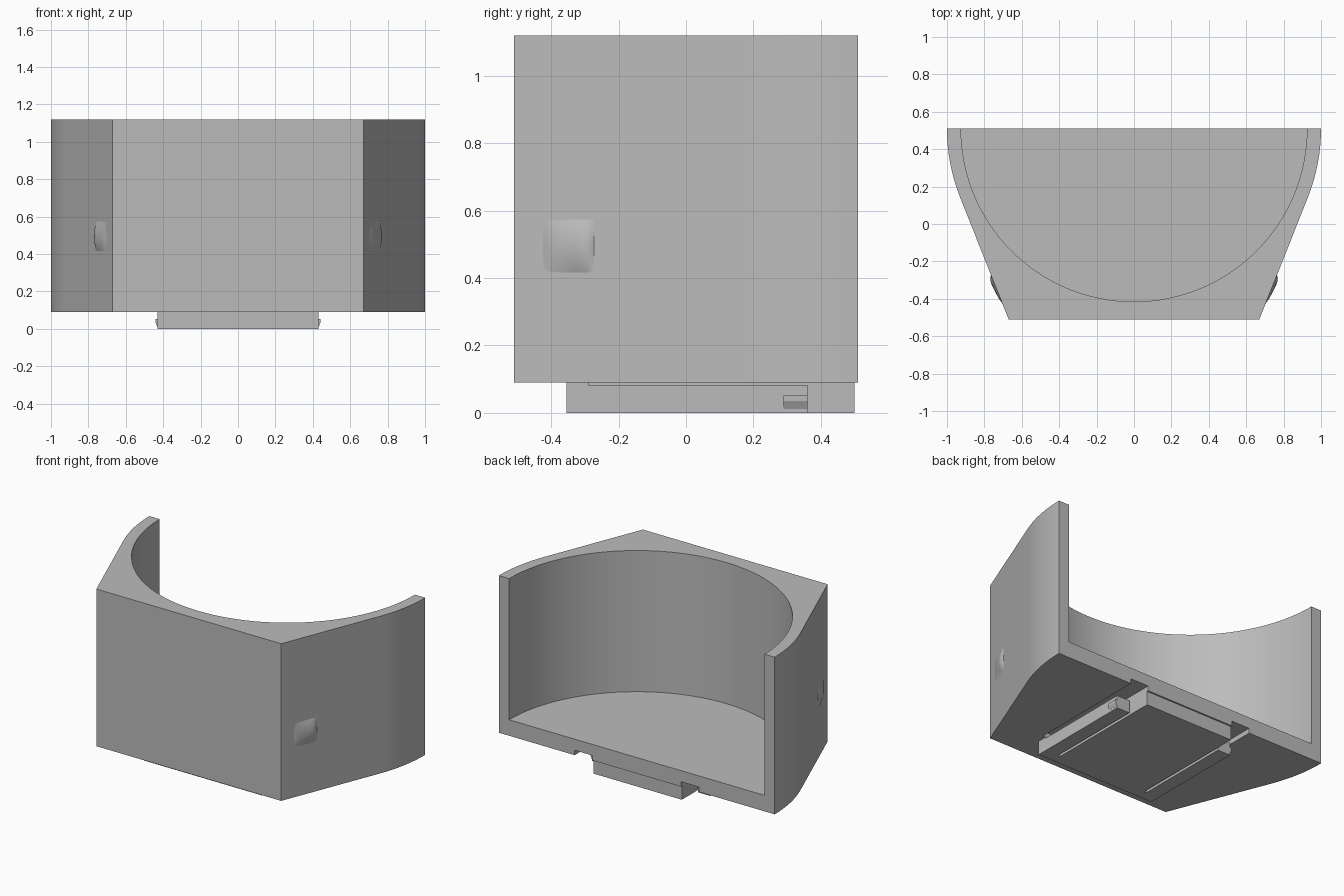
import bpy, bmesh, math
from mathutils import Vector

old = bpy.data.objects.get("Cube")
if old:
    bpy.data.objects.remove(old, do_unlink=True)

grey = bpy.data.materials.new("plain grey")
grey.use_nodes = True
colour = (0.5, 0.5, 0.5, 1)
grey.diffuse_color = colour
grey.node_tree.nodes["Principled BSDF"].inputs["Base Color"].default_value = colour


def finish(name, bm):
    mesh = bpy.data.meshes.new(name)
    bm.to_mesh(mesh)
    bm.free()
    mesh.materials.append(grey)
    ob = bpy.data.objects.new(name, mesh)
    bpy.context.collection.objects.link(ob)
    return ob


def activate(ob):
    bpy.ops.object.select_all(action='DESELECT')
    ob.select_set(True)
    bpy.context.view_layer.objects.active = ob


def smooth(ob):
    activate(ob)
    bpy.ops.object.shade_smooth_by_angle(angle=math.radians(25))


def prism(name, points, start, depth):
    """Extrude a closed outline of 3D points along one vector."""
    bm = bmesh.new()
    face = bm.faces.new([bm.verts.new(Vector(p) + Vector(start)) for p in points])
    ext = bmesh.ops.extrude_face_region(bm, geom=[face])
    moved = [g for g in ext["geom"] if isinstance(g, bmesh.types.BMVert)]
    bmesh.ops.translate(bm, verts=moved, vec=depth)
    bmesh.ops.recalc_face_normals(bm, faces=bm.faces)
    return finish(name, bm)


def upright(name, outline, z0, z1):
    return prism(name, [(x, y, 0) for x, y in outline], (0, 0, z0), (0, 0, z1 - z0))


def boolean(target, tool, operation):
    activate(target)
    mod = target.modifiers.new(operation, 'BOOLEAN')
    mod.object, mod.operation, mod.solver = tool, operation, 'EXACT'
    bpy.ops.object.modifier_apply(modifier=mod.name)
    bpy.data.objects.remove(tool, do_unlink=True)


def arc(radius, a0, a1, n):
    angles = [math.radians(a0 + (a1 - a0) * i / n) for i in range(n + 1)]
    return [(radius * math.cos(a), BACK + radius * math.sin(a)) for a in angles]


def mirrored(half):
    return half + [(-x, y) for x, y in reversed(half)]


BACK = 0.51
BOTTOM, FLOOR, TOP = 0.09, 0.195, 1.12

# Body: rounded rear sides running tangent into a flat tapered front
body = upright("holder_body", mirrored(arc(1, 0, -21.8, 8) + [(0.67, -BACK)]), BOTTOM, TOP)

# Half-round pocket, open at the back and top
pocket = arc(0.925, 0, -180, 64) + [(-0.925, 0.7), (0.925, 0.7)]
boolean(body, upright("pocket_cutter", pocket, FLOOR, TOP + 0.2), 'DIFFERENCE')

# Mounting foot: central tongue with a springy arm on each side
SLOT, ARM_IN, ARM_OUT, ROOT, ARM_END = 0.32, 0.338, 0.43, -0.29, 0.36
foot = mirrored([(SLOT, 0.5), (SLOT, ROOT), (ARM_IN, ROOT), (ARM_IN, ARM_END),
                 (ARM_OUT, ARM_END), (ARM_OUT, -0.355)])
boolean(body, upright("foot", foot, 0, 0.1), 'UNION')

# Channels that free the arms from the underside
for s in (1, -1):
    channel = [(s * SLOT, ROOT), (s * 0.45, ROOT), (s * 0.45, 0.7), (s * SLOT, 0.7)]
    boolean(body, upright("channel_cutter", channel, 0.083, 0.122), 'DIFFERENCE')
smooth(body)

for s, side in ((1, "left"), (-1, "right")):
    # Latch wedge at the free end of the arm
    wedge = [(0.42, 0.052), (0.442, 0.052), (0.442, 0.035), (0.431, 0.012), (0.42, 0.012)]
    prism(side + "_latch", [(s * x, 0, z) for x, z in wedge], (0, 0.29, 0), (0, 0.07, 0))

    # Soft grip bump on the slanted side wall
    along = Vector((0.371, 0.928, 0))
    out = Vector((0.928, -0.371, 0))
    centre = Vector((0.734, -0.35, 0.495))
    bm = bmesh.new()
    bmesh.ops.create_grid(bm, x_segments=20, y_segments=20, size=1)
    for v in bm.verts:
        u, w = v.co.x, v.co.y
        height = 0.021 * (1 - u ** 4) * (1 - w * w) * (0.65 + 0.35 * u)
        p = centre + along * (0.083 * u) + Vector((0, 0, 0.08 * w)) + out * (height - 0.0008)
        v.co = (s * p.x, p.y, p.z)
    bmesh.ops.recalc_face_normals(bm, faces=bm.faces)
    if sum((f.normal.x for f in bm.faces)) * s < 0:
        bmesh.ops.reverse_faces(bm, faces=bm.faces)
    smooth(finish(side + "_grip_bump", bm))
